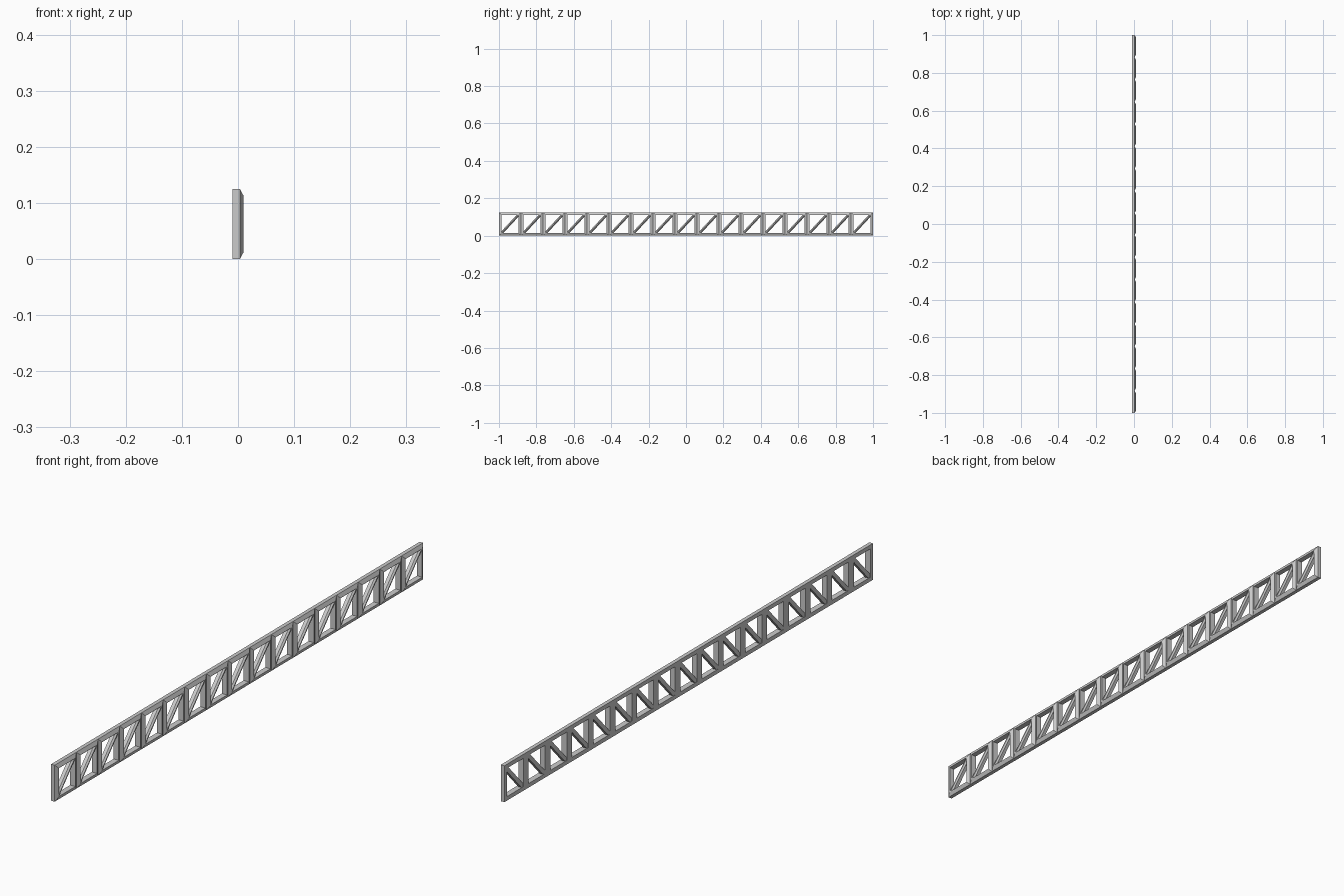
import bpy, bmesh
from mathutils import Vector

if "Cube" in bpy.data.objects:
    bpy.data.objects.remove(bpy.data.objects["Cube"])

BAYS, LENGTH, HEIGHT = 17, 2.0, 0.125
BAY = LENGTH / BAYS
BACK, SHOULDER, FRONT = -0.0100, 0.0035, 0.0095
BAR = 0.014


def make_object(name, bm):
    bmesh.ops.recalc_face_normals(bm, faces=bm.faces[:])
    mesh = bpy.data.meshes.new(name)
    bm.to_mesh(mesh)
    bm.free()
    obj = bpy.data.objects.new(name, mesh)
    bpy.context.collection.objects.link(obj)
    # repeat the part once per bay
    arr = obj.modifiers.new("bays", 'ARRAY')
    arr.count = BAYS
    arr.use_relative_offset = False
    arr.use_constant_offset = True
    arr.constant_offset_displace = (0, BAY, 0)
    return obj


# Mitred rectangular frame with a sloping outer front edge
bm = bmesh.new()
profile = [(0, BACK), (0, SHOULDER), (0.0115, FRONT), (BAR, FRONT), (BAR, BACK)]
rings = []
for inset, x in profile:
    y0, y1 = -1 + inset, -1 + BAY - inset
    z0, z1 = inset, HEIGHT - inset
    rings.append([bm.verts.new((x, y, z)) for y, z in
                  ((y0, z0), (y1, z0), (y1, z1), (y0, z1))])
for i, a in enumerate(rings):
    b = rings[(i + 1) % len(rings)]
    for j in range(4):
        k = (j + 1) % 4
        bm.faces.new((a[j], a[k], b[k], b[j]))
make_object("bay_frame", bm)

# Diagonal brace rising towards +y, with a bevelled front
bm = bmesh.new()
start = Vector((0, -1 + BAR * 0.8, BAR * 0.8))
end = Vector((0, -1 + BAY - BAR * 0.8, HEIGHT - BAR * 0.8))
side = Vector((1, 0, 0)).cross((end - start).normalized())
section = [(-0.007, BACK + 0.001), (-0.007, SHOULDER), (-0.002, FRONT - 0.001),
           (0.002, FRONT - 0.001), (0.007, SHOULDER), (0.007, BACK + 0.001)]
caps = [[bm.verts.new(p + side * s + Vector((x, 0, 0))) for s, x in section]
        for p in (start, end)]
for i in range(len(section)):
    j = (i + 1) % len(section)
    bm.faces.new((caps[0][i], caps[0][j], caps[1][j], caps[1][i]))
for cap in caps:
    bm.faces.new(cap)
make_object("diagonal_brace", bm)
